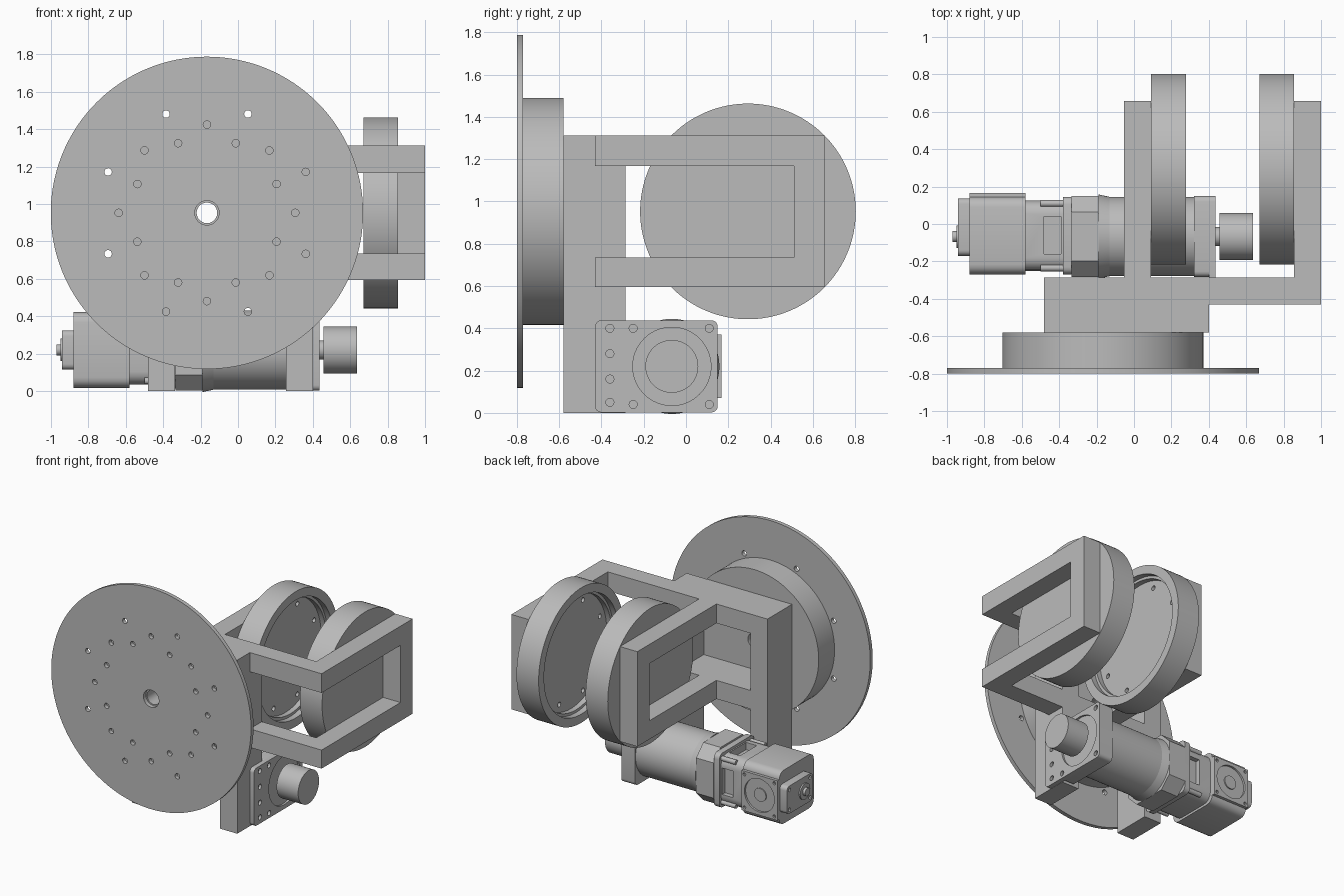
import bpy, bmesh, math
from mathutils import Vector

if "Cube" in bpy.data.objects:
    bpy.data.objects.remove(bpy.data.objects["Cube"])

grey = bpy.data.materials.new("machined_grey")
grey.use_nodes = True
COLOUR = (0.5, 0.5, 0.5, 1)
grey.diffuse_color = COLOUR
grey.node_tree.nodes["Principled BSDF"].inputs["Base Color"].default_value = COLOUR


def finish(name, bm):
    bmesh.ops.recalc_face_normals(bm, faces=bm.faces)
    mesh = bpy.data.meshes.new(name)
    bm.to_mesh(mesh)
    bm.free()
    mesh.materials.append(grey)
    ob = bpy.data.objects.new(name, mesh)
    bpy.context.collection.objects.link(ob)
    return ob


def box(name, x, y, z, bevel=0, segments=4):
    """Box from three ranges; bevel rounds the edges running along x."""
    bm = bmesh.new()
    bmesh.ops.create_cube(bm, size=1)
    for v in bm.verts:
        v.co = Vector([r[0] + (c + 0.5) * (r[1] - r[0]) for c, r in zip(v.co, (x, y, z))])
    if bevel:
        edges = [e for e in bm.edges if abs(e.verts[0].co.x - e.verts[1].co.x) > 1e-5]
        bmesh.ops.bevel(bm, geom=edges, offset=bevel, segments=segments, profile=0.5, affect='EDGES')
    return finish(name, bm)


def lathe(name, axis, centre, profile, sides=96):
    """Turn (radius, position) points round an axis; centre is the other two coordinates."""
    bm = bmesh.new()
    rings = []
    for r, t in profile:
        ring = []
        for i in range(sides):
            a = math.tau * i / sides
            u, w = centre[0] + r * math.cos(a), centre[1] + r * math.sin(a)
            ring.append(bm.verts.new((t, u, w) if axis == 'x' else (u, t, w)))
        rings.append(ring)
    for p, q in zip(rings, rings[1:]):
        for i in range(sides):
            j = (i + 1) % sides
            bm.faces.new((p[i], p[j], q[j], q[i]))
    bm.faces.new(rings[0])
    bm.faces.new(rings[-1])
    return finish(name, bm)


def rod(name, axis, centre, r, t0, t1, sides=96):
    return lathe(name, axis, centre, [(r, t0), (r, t1)], sides)


def cut(ob, cutters):
    """Subtract the cutters and remove them."""
    for c in cutters:
        c.hide_render = True
        mod = ob.modifiers.new("cut", 'BOOLEAN')
        mod.operation, mod.solver, mod.object = 'DIFFERENCE', 'EXACT', c
    graph = bpy.context.evaluated_depsgraph_get()
    mesh = bpy.data.meshes.new_from_object(ob.evaluated_get(graph))
    ob.modifiers.clear()
    ob.data = mesh
    for c in cutters:
        bpy.data.objects.remove(c)
    return ob


def ring_holes(axis, centre, radius, r, t0, t1, offset=0.0, count=8):
    points = [math.tau * (i + offset) / count for i in range(count)]
    return [rod("hole", axis, (centre[0] + radius * math.cos(a), centre[1] + radius * math.sin(a)),
                r, t0, t1, 16) for a in points]


# Face plate with bolt circles, and the round hub behind it
HUB = (-0.166, 0.953)
holes = [rod("bore", 'y', HUB, 0.065, -0.9, -0.7, 48)]
for radius, offset in ((0.572, 0.5), (0.472, 0), (0.403, 0.5)):
    holes += ring_holes('y', HUB, radius, 0.02, -0.9, -0.7, offset)
cut(rod("face_plate", 'y', HUB, 0.835, -0.80, -0.77, 160), holes)
cut(rod("hub", 'y', HUB, 0.537, -0.77, -0.58, 128), [rod("bore", 'y', HUB, 0.055, -0.9, -0.5, 48)])

# Main frame: two legs, two rails
WINDOW, ARM_Z = (0.735, 1.167), (0.595, 1.312)
cut(box("main_frame", (-0.48, 0.40), (-0.58, -0.287), (0, 1.312)),
    [box("window", (-0.337, 0.257), (-1, 0), WINDOW),
     box("leg_gap", (-0.337, 0.257), (-1, 0), (-1, 0.595))])

# Inner straight arm and outer elbow arm
cut(box("inner_arm", (-0.053, 0.092), (-0.287, 0.657), ARM_Z),
    [box("window", (-1, 1), (-0.5, 0.512), WINDOW)])
cut(box("outer_arm", (0.40, 1.0), (-0.43, 0.657), ARM_Z),
    [box("inside", (0.3, 0.855), (-0.287, 1), (0, 2)),
     box("window", (0.3, 1.2), (-0.6, 0.512), WINDOW)])

# Facing pair of recessed drums
DRUM = (0.293, 0.953)
for name, back, sign in (("inner_drum", 0.092, 1), ("outer_drum", 0.855, -1)):
    steps = [(0.51, 0), (0.51, 0.185), (0.445, 0.185), (0.445, 0.14),
             (0.425, 0.14), (0.425, 0.10)]
    drum = lathe(name, 'x', DRUM, [(r, back + sign * t) for r, t in steps], 128)
    ends = sorted((back + sign * 0.06, back + sign * 0.15))
    cut(drum, ring_holes('x', DRUM, 0.37, 0.018, ends[0], ends[1], 0.5))

# Gearbox: mounting plate, front block, barrel, octagonal rear flange
AXIS = (-0.067, 0.22)
spots = [(-0.36, z) for z in (0.05, 0.16, 0.28, 0.40)]
spots += [(y, z) for y in (-0.25, 0.11) for z in (0.04, 0.40)]
cut(box("mounting_plate", (0.40, 0.435), (-0.43, 0.15), (0.002, 0.438), 0.03),
    [rod("hole", 'x', p, 0.019, 0.415, 0.5, 16) for p in spots]
    + [rod("recess", 'x', AXIS, 0.185, 0.42, 0.5, 64)])
box("gearbox_front_block", (0.32, 0.40), (-0.283, 0.15), (0.002, 0.438), 0.03)
rod("gearbox_barrel", 'x', AXIS, 0.212, -0.16, 0.32)
box("gearbox_rear_flange", (-0.335, -0.19), (-0.283, 0.15), (0.002, 0.438), 0.085, 1)
lathe("gearbox_taper", 'x', AXIS, [(0.225, -0.19), (0.212, -0.13)])
rod("output_shaft", 'x', AXIS, 0.05, 0.40, 0.46, 48)
rod("output_coupling", 'x', AXIS, 0.125, 0.457, 0.637)

# Motor: flange, necked section with a top pocket, body
box("motor_flange", (-0.38, -0.335), (-0.27, 0.145), (0.015, 0.425), 0.04)
cut(box("motor_neck", (-0.58, -0.38), (-0.25, 0.125), (0.035, 0.405), 0.07),
    [box("pocket", (-0.48, -0.39), (-0.16, 0.04), (0.35, 0.6)),
     box("side_pocket", (-0.48, -0.39), (0.09, 0.3), (0.12, 0.32))])
box("motor_body", (-0.88, -0.58), (-0.27, 0.145), (0.018, 0.422), 0.055)
for y in (-0.235, 0.11):
    for z in (0.055, 0.385):
        rod("motor_bolt", 'x', (y, z), 0.018, -0.50, -0.37, 16)

# Round vent cover on the motor's rear side
VENT = (-0.73, 0.22)
cut(box("vent_cover", (-0.88, -0.58), (0.145, 0.167), (0.07, 0.37)),
    [rod("vent_opening", 'y', VENT, 0.125, 0.152, 0.3, 64)]
    + [rod("hole", 'y', (x, z), 0.012, 0.15, 0.3, 12)
       for x in (-0.855, -0.605) for z in (0.095, 0.345)])
rod("vent_hub", 'y', VENT, 0.05, 0.14, 0.16, 32)

# Encoder cap and its end connector
cut(box("encoder_cap", (-0.94, -0.88), (-0.17, 0.137), (0.115, 0.325), 0.03),
    [rod("hole", 'x', (y, z), 0.014, -1, -0.92, 12) for y in (-0.14, 0.107) for z in (0.145, 0.295)])
rod("encoder_ring", 'x', AXIS, 0.06, -0.95, -0.93, 32)
rod("encoder_connector", 'x', AXIS, 0.03, -0.97, -0.94, 24)

# Smooth round surfaces, keep edges sharp
bpy.ops.object.select_all(action='DESELECT')
for ob in bpy.context.collection.objects:
    if ob.type == 'MESH':
        ob.select_set(True)
        bpy.context.view_layer.objects.active = ob
bpy.ops.object.shade_smooth_by_angle(angle=math.radians(30))
